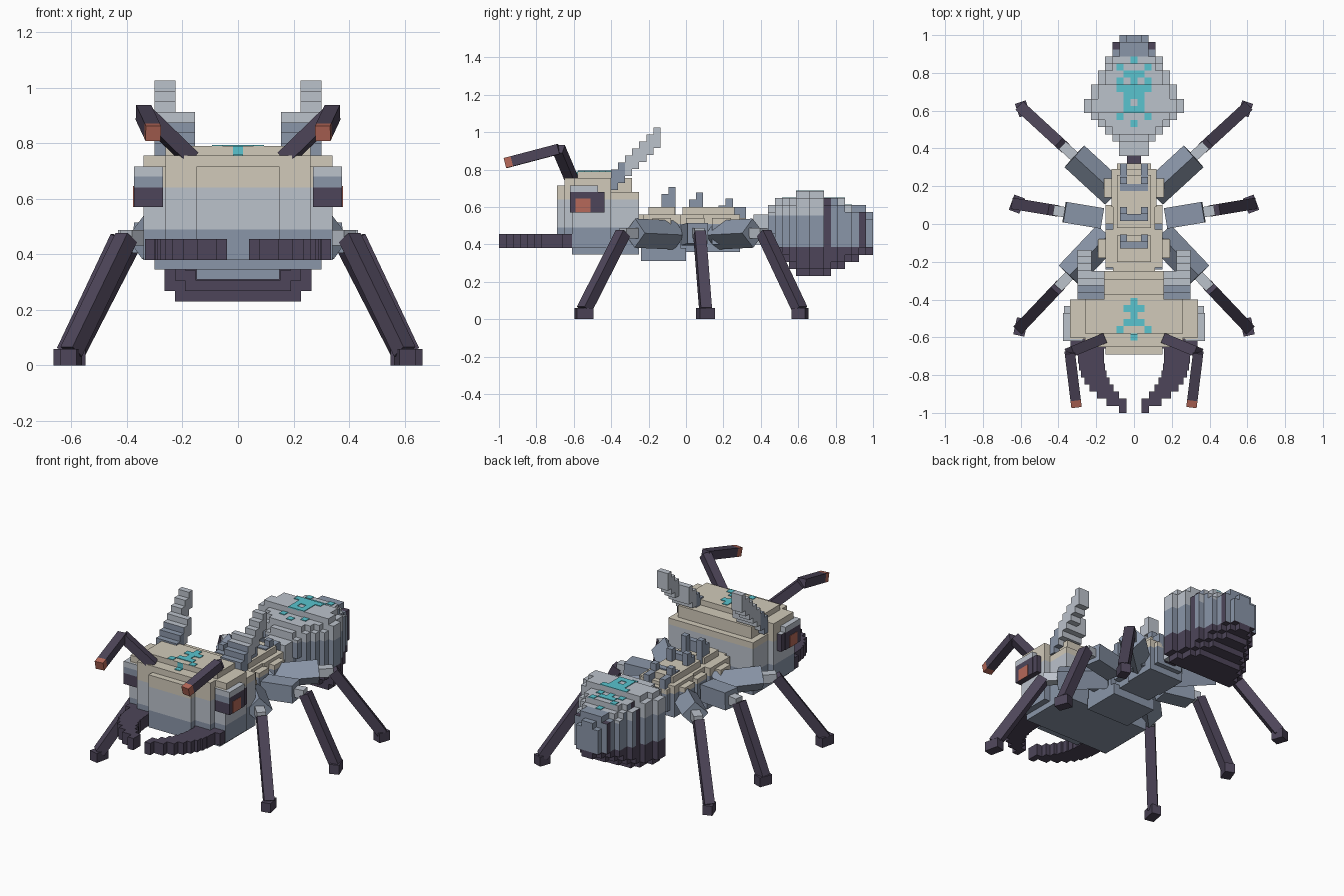
import bpy, bmesh
from math import pi
from mathutils import Matrix, Vector

cube = bpy.data.objects.get("Cube")
if cube:
    bpy.data.objects.remove(cube, do_unlink=True)

COLOURS = {
    "tan": (.64, .59, .49),
    "light_grey": (.5, .54, .6),
    "blue_grey": (.255, .305, .395),
    "dark_plum": (.075, .06, .1),
    "cyan": (.1, .55, .62),
    "rust": (.47, .14, .1),
}
TAN, LIGHT, BLUE, DARK, CYAN, RUST = range(len(COLOURS))
MATERIALS = []
for material_name, rgb in COLOURS.items():
    material = bpy.data.materials.new(material_name)
    material.use_nodes = True
    material.diffuse_color = (*rgb, 1)
    shader = material.node_tree.nodes["Principled BSDF"]
    shader.inputs["Base Color"].default_value = (*rgb, 1)
    MATERIALS.append(material)

STEP = .0375  # edge of one block


def finish(name, bm, rule, cuts=()):
    """Cut at the colour heights, colour faces by their centre, make the object."""
    for height in cuts:
        geometry = bm.verts[:] + bm.edges[:] + bm.faces[:]
        bmesh.ops.bisect_plane(bm, geom=geometry, plane_co=(0, 0, height), plane_no=(0, 0, 1))
    bmesh.ops.recalc_face_normals(bm, faces=bm.faces)
    for face in bm.faces:
        face.material_index = rule(face.calc_center_median()) if callable(rule) else rule
    mesh = bpy.data.meshes.new(name)
    bm.to_mesh(mesh)
    bm.free()
    for material in MATERIALS:
        mesh.materials.append(material)
    bpy.context.collection.objects.link(bpy.data.objects.new(name, mesh))


def add_box(bm, left, right, front, back, bottom, top):
    centre = Vector((left + right, front + back, bottom + top)) / 2
    size = Matrix.Diagonal((right - left, back - front, top - bottom, 1))
    bmesh.ops.create_cube(bm, size=1, matrix=Matrix.Translation(centre) @ size)


def pairs(name, boxes, rule, cuts=()):
    """Boxes given for the left side and mirrored to the right."""
    bm = bmesh.new()
    for inner, outer, *rest in boxes:
        add_box(bm, inner, outer, *rest)
        add_box(bm, -outer, -inner, *rest)
    finish(name, bm, rule, cuts)


def centred(name, boxes, rule, cuts=()):
    """Boxes across the middle: half width, front, back, bottom, top."""
    bm = bmesh.new()
    for half, *rest in boxes:
        add_box(bm, -half, half, *rest)
    finish(name, bm, rule, cuts)


def limb(name, start, end, thickness, colour, roll=0):
    """Square bar between two points, made on both sides."""
    for side, sign in (("left", 1), ("right", -1)):
        mirror = Vector((sign, 1, 1))
        a, b = Vector(start) * mirror, Vector(end) * mirror
        along = (b - a).normalized()
        across = along.cross(Vector((0, 0, 1))).normalized()
        turn = Matrix((across, along, across.cross(along))).transposed().to_4x4()
        turn = turn @ Matrix.Rotation(roll, 4, "Y")
        size = Matrix.Diagonal((thickness, (b - a).length, thickness, 1))
        bm = bmesh.new()
        bmesh.ops.create_cube(bm, size=1, matrix=Matrix.Translation((a + b) / 2) @ turn @ size)
        finish(f"{side}_{name}", bm, colour)


def limb_chain(prefix, points, parts):
    """Join successive points with named bars."""
    for (part, *style), start, end in zip(parts, points, points[1:]):
        limb(f"{prefix}_{part}", start, end, *style)


# Head: stepped plan below, narrower layers on top
def head_colour(c):
    return TAN if c.z > .64 else LIGHT if c.z > .49 else BLUE


plan = [(.15, -.69, -.65), (.26, -.65, -.61), (.34, -.61, -.4)]
head = [(*row, .38, .715) for row in plan]
head += [(.3, -.4, -.25, .38, .68), (.3, -.61, -.25, .345, .38)]
head += [(.26, -.65, -.29, .68, .755), (.34, -.6, -.4, .7, .755), (.26, -.58, -.37, .755, .79)]
centred("head", head, head_colour, (.49, .64))


# Eyes
def eye_colour(c):
    if c.z > .68:
        return LIGHT
    return BLUE if c.z > .64 and c.y < -.61 else DARK


eyes = [(.27, .375, -.62, -.47, .57, .715), (.27, .37, -.47, -.435, .57, .68)]
pairs("eyes", eyes, eye_colour, (.64, .68))
pairs("pupils", [(.37, .377, -.59, -.51, .57, .645)], RUST)

# Horns: upright blocks, each one step further back and higher
horns = []
for i in range(7):
    rise = STEP * i
    inner = .155 if i < 4 else .225
    horns.append((inner, .3, rise - .4, rise + STEP - .4, rise + .69, rise + .8))
pairs("horns", horns, lambda c: BLUE if c.y < -.325 else LIGHT)

# Mandibles: rows curving in towards the front
count = 10
jaw = [(.15, .335, -.66, -.6, .38, .455)]
for i in range(count):
    bend = (i / (count - 1)) ** 3
    front = -1 + STEP * (count - 1 - i)
    inner = max(.04, .16 - .17 * bend)
    jaw.append((inner, .3 - .22 * bend, front, front + STEP, .38, .455))
pairs("mandibles", jaw, DARK)

# Antennae
elbow, tip = Vector((.34, -.68, .91)), Vector((.305, -.965, .835))
limb_chain("antenna", [(.17, -.61, .745), elbow, tip.lerp(elbow, .13), tip],
           [("base", .055, DARK), ("arm", .055, DARK), ("tip", .055, RUST)])

# Thorax: each segment has a body, side flanges and a top ridge
thorax = [(.11, -.26, -.2, .38, .56), (.15, -.24, 0, .31, .38), (.09, .25, .32, .4, .54)]
for y, half in ((-.13, .15), (.05, .11), (.19, .12)):
    thorax.append((half, y - .1, y + .1, .36, .56))
    thorax.append((half + .04, y - .05, y + .05, .4, .54))
    thorax.append((.09, y - .07, y + .07, .56, .6))
centred("thorax", thorax, lambda c: TAN if c.z > .51 else BLUE, (.51,))

# Back spines: a bar with two prongs behind it on each segment
spines = [(STEP, STEP * 2, .25, .32, .5, .6)]
for y in (-.13, .015, .175):
    top, middle = .68 - y / 5, y + STEP
    spines.append((0, STEP * 2, y, middle, .55, top - STEP))
    spines.append((STEP, STEP * 2, middle, middle + STEP, .55, top))
pairs("back_spines", spines, BLUE)

# Waist
centred("waist", [(STEP, .28, .37, .42, .5)], DARK)
centred("waist_node", [(.08, .36, .44, .4, .56)], LIGHT)

# Abdomen: slabs following a teardrop in whole block steps
WIDEST = .62


def steps(amount):
    return STEP * round(amount / STEP)


def abdomen_top(y):
    gap = y - WIDEST
    return .685 - steps(.34 * max(0, gap - .075) if gap > 0 else -.41 * gap)


def abdomen_slab(y):
    gap = y - WIDEST
    half = .265 - steps(.5 * gap if gap > 0 else -.9 * gap)
    bottom = .23 + steps(gap * gap * (.95 if gap > 0 else 7.3))
    return half, bottom, abdomen_top(y)


def abdomen_colour(c):
    front_stripe = .738 < c.y < .775 and c.z < .61
    rear_stripe = .926 < c.y < .962 and c.z < .575
    if c.z < .385 or front_stripe or rear_stripe:
        return DARK
    if c.z < .555 or c.y > .89 or (c.y > .77 and abs(c.x) > .13):
        return BLUE
    return LIGHT


slabs = []
for i in range(15):
    back = 1 - STEP * i
    front = back - STEP
    half, bottom, top = abdomen_slab(back - STEP / 2)
    slabs.append((half, front, back, bottom + STEP, top - STEP))
    slabs.append((half - STEP, front, back, bottom, top))
centred("abdomen", slabs, abdomen_colour, (.385, .555))


# Markings: thin plates laid out from the back, middle column first
def markings(name, rows, start, surface):
    cell = STEP / 2
    plates = []
    for row, text in enumerate(rows.split()):
        y = start - STEP * row
        top = surface(y) + .004
        for column, mark in enumerate(text):
            if mark == "#":
                x = STEP * column
                plates.append((max(0, x - cell), x + cell, y - cell, y + cell, top - .008, top))
    pairs(name, plates, CYAN)


markings("abdomen_markings", "#.. ..# ##. #.# ### ##. .#. ##. ..# #..",
         1 - STEP * 3.5, abdomen_top)
markings("head_markings", "#.. ##. #.. ##. ..# #..", -.41,
         lambda y: .79 if y > -.58 else .755)
centred("forehead_mark", [(STEP / 2, -.585, -.58, .755, .79)], CYAN)

# Legs: hip, ankle and foot direction in plan, and how the thigh is rolled
legs = {
    "front_leg": ((.14, -.06), (.6, -.545), (.01, -.045), pi / 4),
    "middle_leg": ((.17, .03), (.62, .105), (.015, -.04), 0),
    "rear_leg": ((.1, .16), (.59, .61), (.012, .035), pi / 4),
}
for name, (hip, ankle, foot, roll) in legs.items():
    hip, ankle = Vector((*hip, .45)), Vector((*ankle, .05))
    joints = [hip.lerp(ankle, part) for part in (.44, .57)]
    for joint in joints:
        joint.z = .46
    limb_chain(name, [hip, *joints, ankle],
               [("thigh", .11, BLUE, roll), ("knee", .055, LIGHT), ("shin", .06, DARK)])
    sole, foot = Vector((ankle.x, ankle.y, .03)), Vector((*foot, 0))
    limb(f"{name}_foot", sole - foot, sole + foot, .06, DARK)
